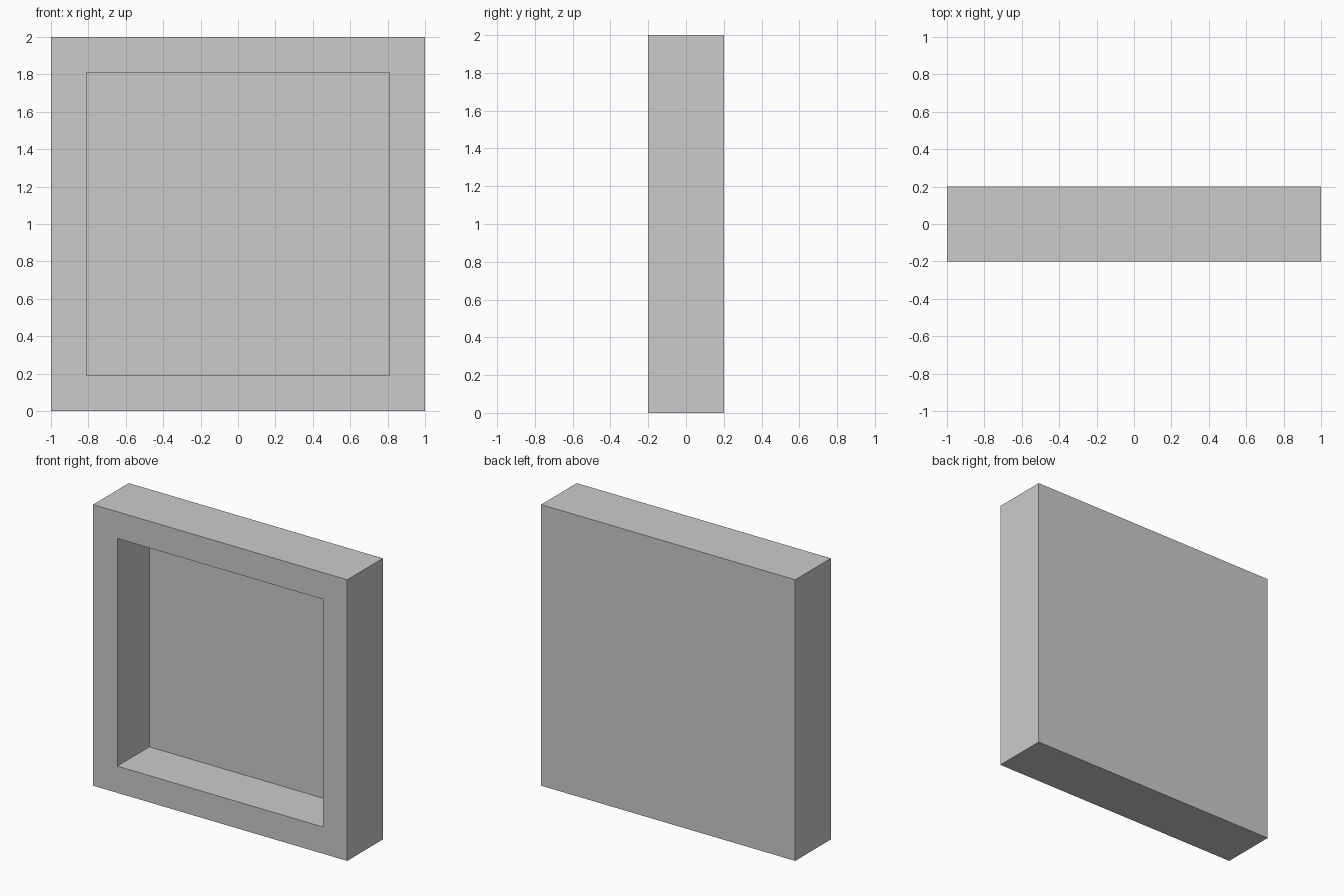
import bpy
import bmesh
from mathutils import Matrix, Vector

if "Cube" in bpy.data.objects:
    bpy.data.objects.remove(bpy.data.objects["Cube"])

SIZE, DEPTH = 2.0, 0.4
BORDER, POCKET = 0.19, 0.36

# Square slab standing on the ground
bm = bmesh.new()
bmesh.ops.create_cube(bm, size=1.0, matrix=Matrix.Translation((0, 0, SIZE / 2))
                      @ Matrix.Diagonal((SIZE, DEPTH, SIZE, 1)))

# Recess in the front: inset the front face and push it back
bm.normal_update()
front = next(f for f in bm.faces if f.normal.y < -0.9)
bmesh.ops.inset_region(bm, faces=[front], thickness=BORDER, use_even_offset=True)
panel = bmesh.ops.extrude_discrete_faces(bm, faces=[front])["faces"][0]
bmesh.ops.translate(bm, verts=panel.verts, vec=Vector((0, POCKET, 0)))
bmesh.ops.recalc_face_normals(bm, faces=bm.faces)

mesh = bpy.data.meshes.new("recessed_frame")
bm.to_mesh(mesh)
bm.free()
bpy.context.collection.objects.link(bpy.data.objects.new("recessed_frame", mesh))
